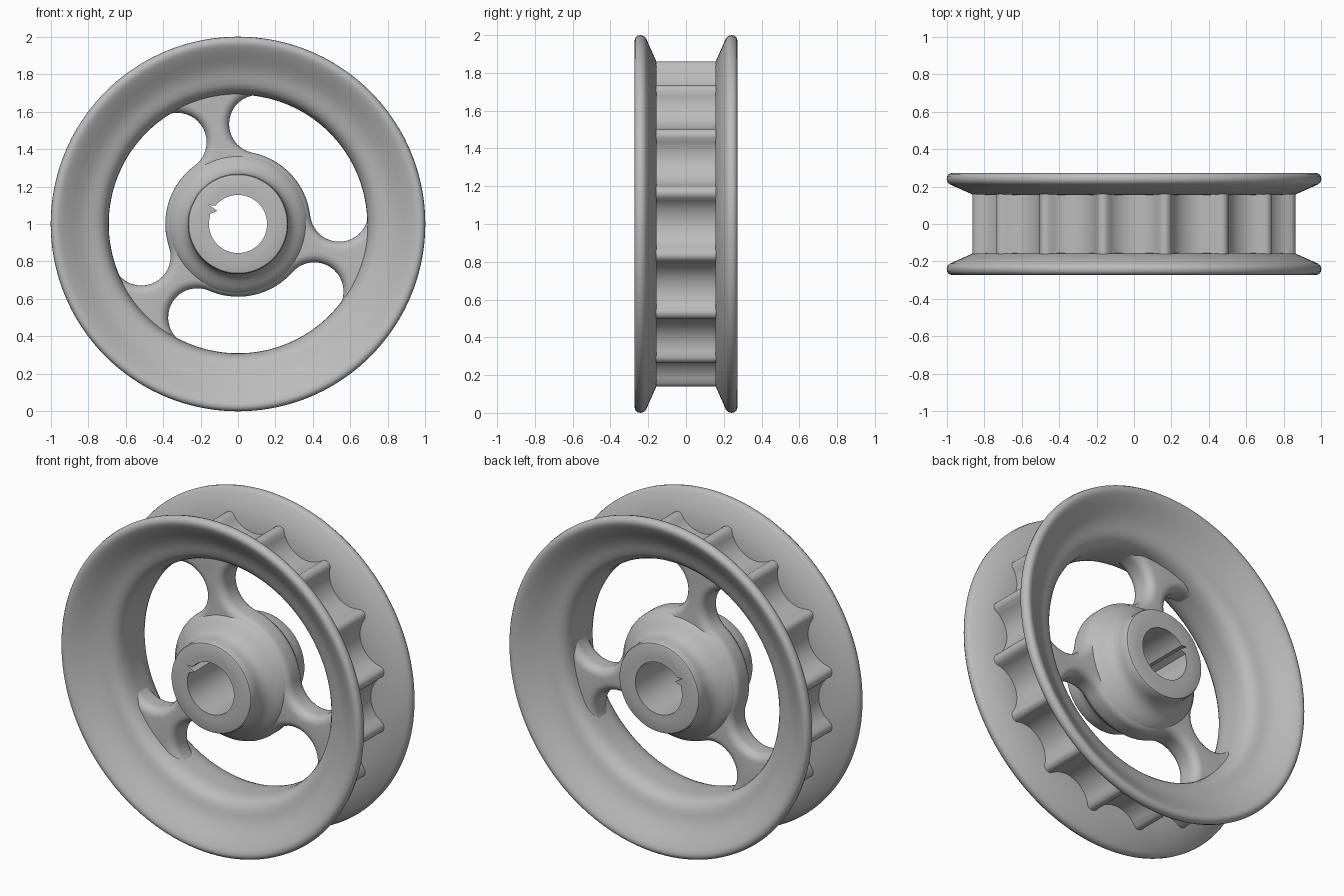
import bpy, bmesh
from math import sin, cos, pi, radians, sqrt

cube = bpy.data.objects.get("Cube")
if cube:
    bpy.data.objects.remove(cube)

grey = bpy.data.materials.new("cast grey")
grey.use_nodes = True
colour = (0.5, 0.5, 0.5, 1)
grey.diffuse_color = colour
grey.node_tree.nodes["Principled BSDF"].inputs["Base Color"].default_value = colour

AXLE = 1.0      # height of the wheel's axis
BORE = 0.155


def make_object(name, bm, angle=40):
    bmesh.ops.recalc_face_normals(bm, faces=bm.faces)
    mesh = bpy.data.meshes.new(name)
    bm.to_mesh(mesh)
    bm.free()
    mesh.materials.append(grey)
    obj = bpy.data.objects.new(name, mesh)
    bpy.context.collection.objects.link(obj)
    bpy.ops.object.select_all(action='DESELECT')
    obj.select_set(True)
    bpy.context.view_layer.objects.active = obj
    bpy.ops.object.shade_smooth_by_angle(angle=radians(angle))


def bridge(bm, loop_a, loop_b):
    n = len(loop_a)
    for i in range(n):
        k = (i + 1) % n
        bm.faces.new((loop_a[i], loop_a[k], loop_b[k], loop_b[i]))


def ring(name, half, angles, radius=lambda r, a: r):
    """Revolve a section, mirrored front to back, about the axle."""
    section = half + [(r, -y) for r, y in reversed(half) if y > 0]
    bm = bmesh.new()
    loops = []
    for deg in angles:
        a = radians(deg)
        loops.append([bm.verts.new((radius(r, deg) * cos(a), y, AXLE + radius(r, deg) * sin(a)))
                      for r, y in section])
    for i, loop in enumerate(loops):
        bridge(bm, loop, loops[(i + 1) % len(loops)])
    make_object(name, bm)


# Rim with two dished flanges flowing into a rounded throat
rim = [(0.69, 0), (0.69, 0.04), (0.692, 0.07), (0.698, 0.1), (0.709, 0.125), (0.726, 0.145),
       (0.75, 0.159), (0.78, 0.168), (0.81, 0.178), (0.845, 0.196), (0.885, 0.224),
       (0.92, 0.248), (0.942, 0.261), (0.958, 0.269), (0.973, 0.272),
       (0.988, 0.267), (0.997, 0.255), (1.0, 0.24), (0.996, 0.224), (0.982, 0.211),
       (0.86, 0.157), (0.77, 0.155), (0.77, 0)]
ring("rim", rim, [i * 2.5 for i in range(144)])

# Scalloped drum: sixteen round pockets between narrow rounded teeth
TEETH, STEPS = 16, 24
PITCH = 360 / TEETH
POCKET, CENTRE, TIP = 0.166, 0.941, 0.878


def scallop(r, deg):
    if r < 0.75:
        return r
    off = abs((deg + PITCH / 2) % PITCH - PITCH / 2)
    a = radians(off)
    inside = POCKET ** 2 - (CENTRE * sin(a)) ** 2
    tip = TIP - 0.012 * (max(0, 1 - (PITCH / 2 - off) / 1.8) - 1) ** 2
    return min(tip, CENTRE * cos(a) - sqrt(inside)) if inside > 0 else tip


ring("scalloped_drum", [(0.73, 0.1), (0.80, 0.16)],
     [i * PITCH / STEPS for i in range(TEETH * STEPS)], scallop)

# Hub with a stepped key notch along its bore
KEY = {141: 0.155, 147: 0.185, 147.5: 0.13, 160: 0.158}


def notch(r, deg):
    return KEY.get(deg, BORE) if r == BORE else r


hub = [(BORE, 0), (BORE, 0.26), (0.19, 0.26), (0.253, 0.26), (0.263, 0.256), (0.268, 0.246),
       (0.268, 0.2), (0.272, 0.172), (0.283, 0.147), (0.303, 0.125), (0.33, 0.107),
       (0.357, 0.085), (0.376, 0.058), (0.385, 0.03), (0.387, 0)]
hub_angles = [i * 4 for i in range(90) if not 141 <= i * 4 <= 160]
ring("hub", hub, sorted(hub_angles + list(KEY)), notch)

# Three-spoke web: a plate with three rounded slots and soft edges
INNER, OUTER, SPAN = 0.388, 0.70, 36
MID, HALF = (INNER + OUTER) / 2, (OUTER - INNER) / 2
THICK, SOFT = 0.08, 0.05


def arc(cx, cy, r, start, end, steps):
    return [(cx + r * cos(radians(start + (end - start) * i / steps)),
             cy + r * sin(radians(start + (end - start) * i / steps))) for i in range(steps + 1)]


def slot(c, grow):
    a, b, h = c - SPAN, c + SPAN, HALF + grow
    end_b = arc(MID * cos(radians(b)), MID * sin(radians(b)), h, b, b + 180, 20)
    end_a = arc(MID * cos(radians(a)), MID * sin(radians(a)), h, a + 180, a + 360, 20)
    return (arc(0, 0, MID + h, a, b, 30)[1:-1] + end_b
            + arc(0, 0, MID - h, b, a, 24)[1:-1] + end_a)


# Slot-edge layers from the front face to the back face
ARC = [i * pi / 12 for i in range(7)]
layers = [(SOFT * (1 - sin(t)), -(THICK - SOFT) - SOFT * cos(t)) for t in ARC]
layers += [(grow, -y) for grow, y in reversed(layers)]

bm = bmesh.new()
borders = [lambda grow: arc(0, 0, 0.757, 0, 357, 119), lambda grow: arc(0, 0, 0.2, 0, 350, 35)]
borders += [lambda grow, c=c: slot(c, grow) for c in (42.5, 162.5, 282.5)]
caps = [[], []]
for border in borders:
    loops = [[bm.verts.new((x, y, AXLE + z)) for x, z in border(grow)] for grow, y in layers]
    for lower, upper in zip(loops, loops[1:]):
        bridge(bm, lower, upper)
    for cap, loop in zip(caps, (loops[0], loops[-1])):
        cap += [bm.edges.get((v, loop[(i + 1) % len(loop)])) for i, v in enumerate(loop)]
for cap, facing in zip(caps, (-1, 1)):
    bmesh.ops.triangle_fill(bm, edges=cap, use_beauty=True, normal=(0, facing, 0))
make_object("spoke_web", bm)
